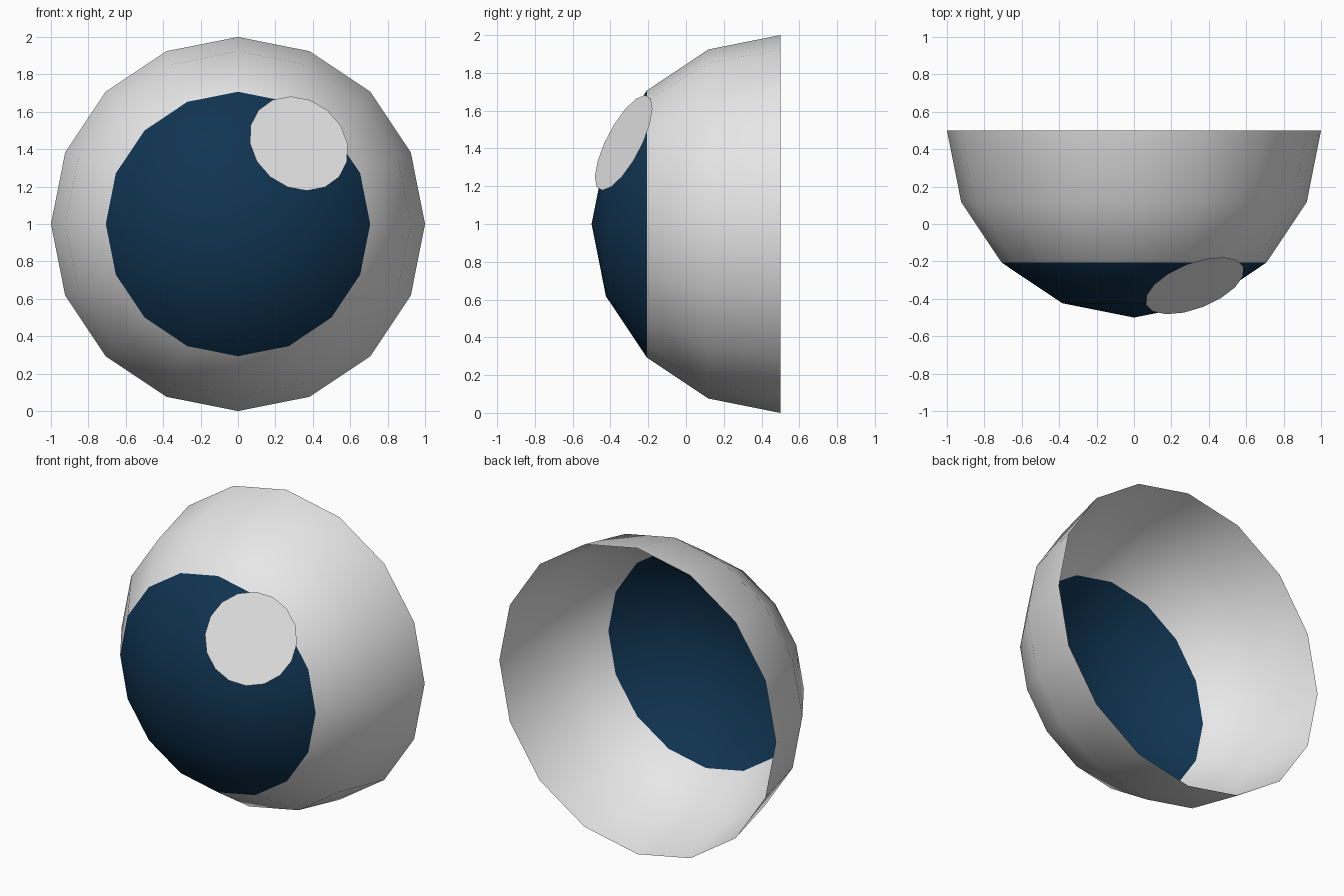
import bpy, bmesh, math
from mathutils import Vector, Matrix

if "Cube" in bpy.data.objects:
    bpy.data.objects.remove(bpy.data.objects["Cube"])

def material(name, rgb):
    m = bpy.data.materials.new(name)
    m.diffuse_color = (*rgb, 1)
    m.use_nodes = True
    m.node_tree.nodes["Principled BSDF"].inputs["Base Color"].default_value = m.diffuse_color
    return m

white = material("white", (0.8, 0.8, 0.8))
navy = material("dark blue", (0.005, 0.034, 0.083))
CENTRE = Vector((0, 0.5, 1))
SIDES = 16

def finish(name, bm, mat):
    me = bpy.data.meshes.new(name)
    bm.to_mesh(me)
    bm.free()
    me.materials.append(mat)
    ob = bpy.data.objects.new(name, me)
    bpy.context.collection.objects.link(ob)
    return ob

# White open half sphere facing the front, with a dark cap inside the 45 degree ring
bm = bmesh.new()
bmesh.ops.create_uvsphere(bm, u_segments=SIDES, v_segments=SIDES // 2, radius=1)
bmesh.ops.delete(bm, geom=[v for v in bm.verts if v.co.z < -0.01], context='VERTS')
bmesh.ops.transform(bm, verts=bm.verts,
                    matrix=Matrix.Translation(CENTRE) @ Matrix.Rotation(math.pi / 2, 4, 'X'))
for f in bm.faces:
    f.smooth = True
    f.material_index = 1 if f.calc_center_median().y < -0.2 else 0
eyeball = finish("eyeball", bm, white)
eyeball.data.materials.append(navy)

# Flat highlight disc resting on the cap
normal = Vector((0.325, -0.83, 0.43))
bm = bmesh.new()
bmesh.ops.create_circle(bm, cap_ends=True, segments=SIDES, radius=0.28)
bmesh.ops.transform(bm, verts=bm.verts,
                    matrix=Matrix.Translation(CENTRE + normal)
                    @ normal.to_track_quat('Z', 'Y').to_matrix().to_4x4())
finish("highlight", bm, white)
